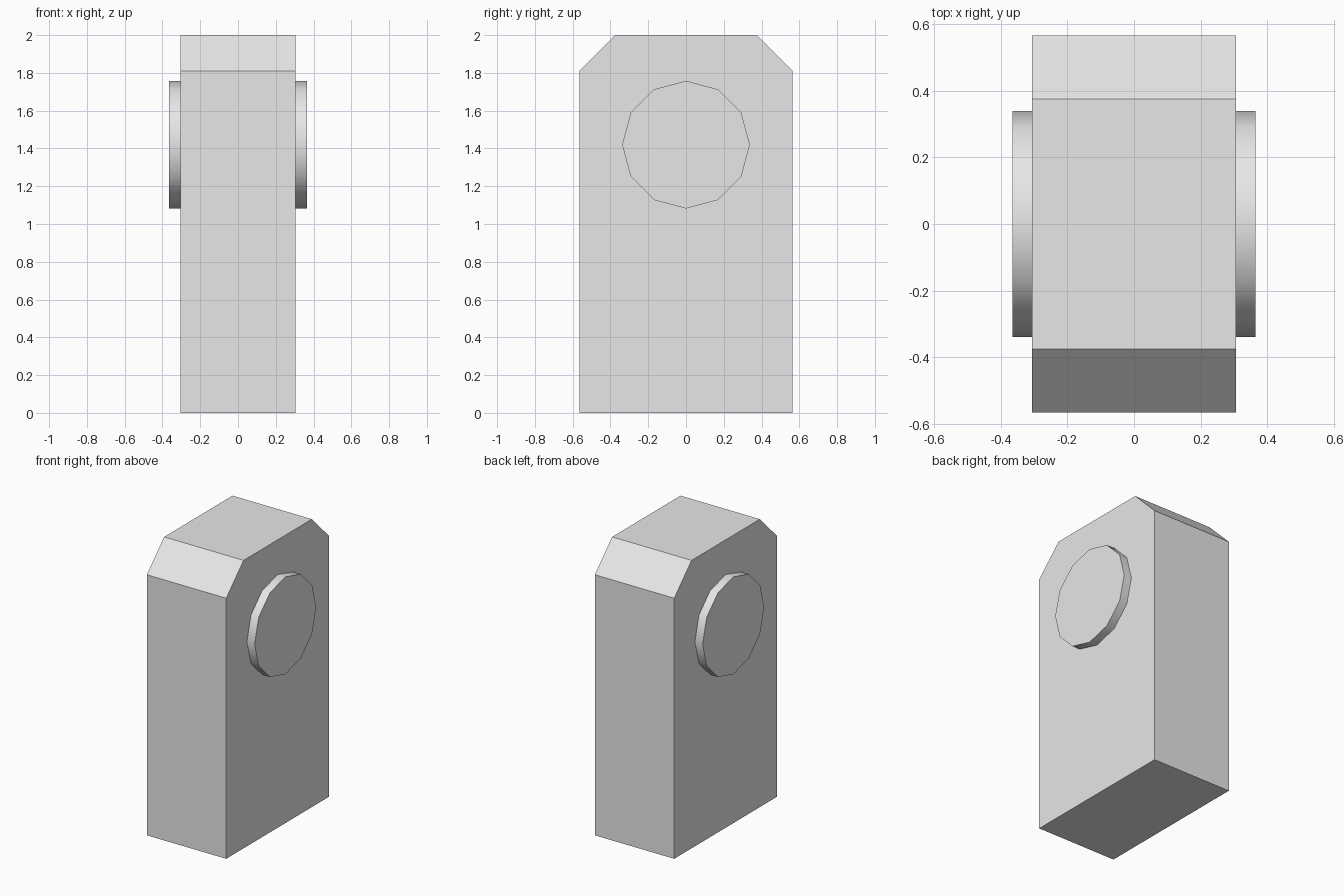
import bpy, bmesh, math
from mathutils import Matrix

cube = bpy.data.objects.get("Cube")
if cube:
    bpy.data.objects.remove(cube, do_unlink=True)

HALF_WIDTH = 0.305
HALF_DEPTH = 0.565
HEIGHT = 2.0
CHAMFER = 0.19
DISC_RADIUS = 0.338
DISC_HEIGHT = 1.42
DISC_OUTER = 0.364

grey = bpy.data.materials.new("light_grey")
grey.use_nodes = True
colour = (0.8, 0.8, 0.8, 1)
grey.diffuse_color = colour
grey.node_tree.nodes["Principled BSDF"].inputs["Base Color"].default_value = colour


def finish(name, bm):
    bmesh.ops.recalc_face_normals(bm, faces=bm.faces)
    mesh = bpy.data.meshes.new(name)
    bm.to_mesh(mesh)
    bm.free()
    mesh.materials.append(grey)
    obj = bpy.data.objects.new(name, mesh)
    bpy.context.collection.objects.link(obj)
    return obj


# Upright slab with its front and back top edges cut at a slant
bm = bmesh.new()
shoulder, crown = HEIGHT - CHAMFER, HALF_DEPTH - CHAMFER
profile = [(-HALF_DEPTH, 0), (HALF_DEPTH, 0), (HALF_DEPTH, shoulder),
           (crown, HEIGHT), (-crown, HEIGHT), (-HALF_DEPTH, shoulder)]
side = bm.faces.new([bm.verts.new((-HALF_WIDTH, y, z)) for y, z in profile])
extruded = bmesh.ops.extrude_face_region(bm, geom=[side])["geom"]
# Keep the starting side as the closing cap
if not side.is_valid or len(bm.faces) < len(profile) + 2:
    bm.faces.new([v for v in bm.verts if v not in extruded])
bmesh.ops.translate(bm, vec=(2 * HALF_WIDTH, 0, 0),
                    verts=[g for g in extruded if isinstance(g, bmesh.types.BMVert)])
finish("body", bm)

# Twelve-sided disc on each side
for name, sign in (("left_disc", 1), ("right_disc", -1)):
    bm = bmesh.new()
    inner = HALF_WIDTH - 0.02
    place = (Matrix.Translation((sign * (inner + DISC_OUTER) / 2, 0, DISC_HEIGHT))
             @ Matrix.Rotation(math.pi / 2, 4, "Y"))
    bmesh.ops.create_cone(bm, cap_ends=True, segments=12, radius1=DISC_RADIUS,
                          radius2=DISC_RADIUS, depth=DISC_OUTER - inner, matrix=place)
    disc = finish(name, bm)
    bpy.ops.object.select_all(action="DESELECT")
    disc.select_set(True)
    bpy.context.view_layer.objects.active = disc
    bpy.ops.object.shade_smooth_by_angle(angle=math.radians(40))
